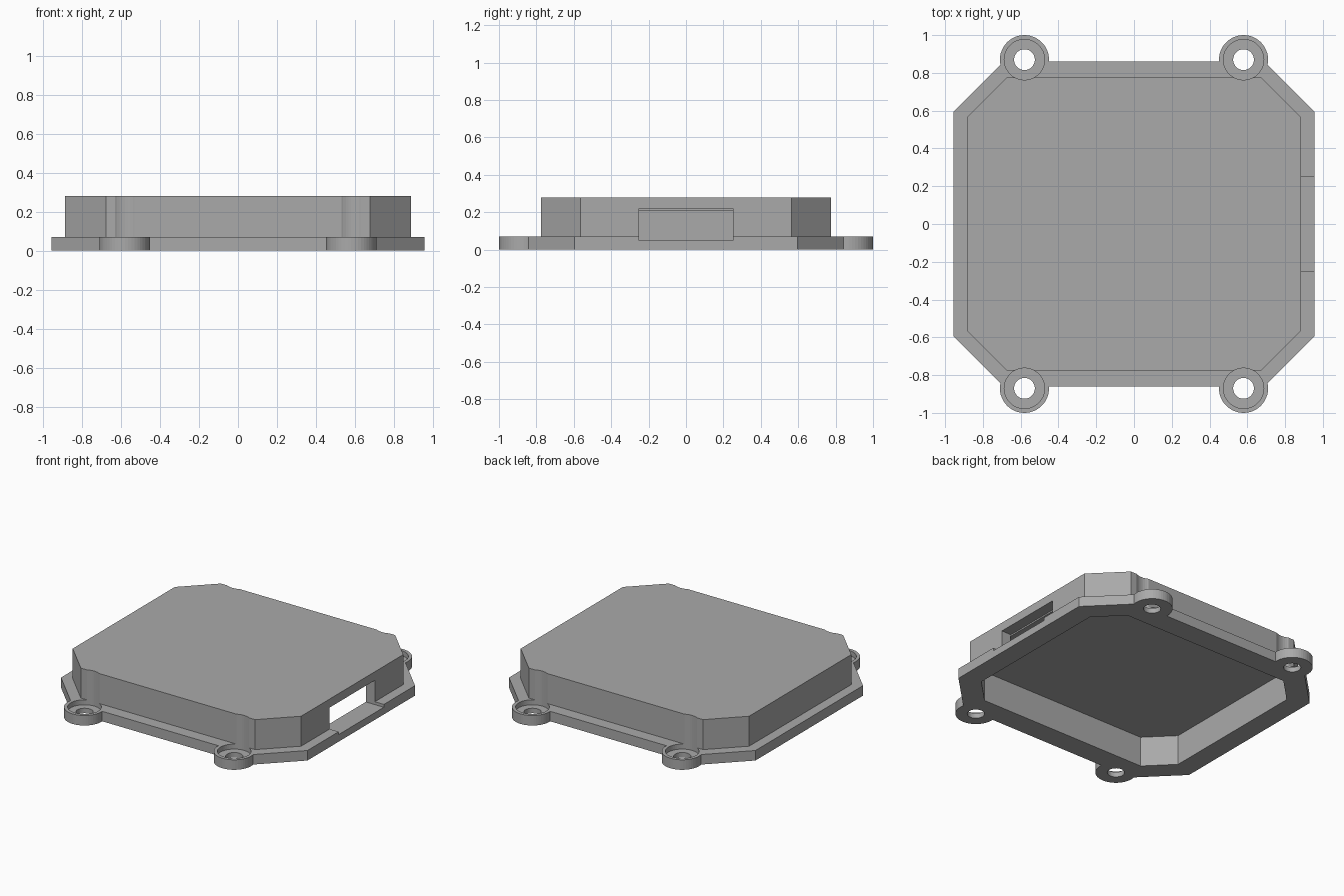
import bpy, bmesh

cube = bpy.data.objects.get("Cube")
if cube:
    bpy.data.objects.remove(cube, do_unlink=True)

grey = bpy.data.materials.new("plain_grey")
grey.use_nodes = True
COLOR = (0.4, 0.4, 0.4, 1)
grey.diffuse_color = COLOR
grey.node_tree.nodes["Principled BSDF"].inputs["Base Color"].default_value = COLOR

BOSS_X, BOSS_Y = 0.58, 0.87
CORNERS = [(sx * BOSS_X, sy * BOSS_Y) for sx in (-1, 1) for sy in (-1, 1)]


def finish(name, bm):
    bmesh.ops.recalc_face_normals(bm, faces=bm.faces)
    mesh = bpy.data.meshes.new(name)
    bm.to_mesh(mesh)
    bm.free()
    mesh.materials.append(grey)
    obj = bpy.data.objects.new(name, mesh)
    bpy.context.collection.objects.link(obj)
    return obj


def octagon(name, hx, hy, cut, z0, z1):
    """Prism on a rectangle with 45 degree cut corners."""
    bm = bmesh.new()
    quarter = [(hx, hy - cut), (hx - cut, hy)]
    pts = quarter + [(-x, y) for x, y in reversed(quarter)]
    pts += [(-x, -y) for x, y in pts]
    face = bm.faces.new([bm.verts.new((x, y, z0)) for x, y in pts])
    ext = bmesh.ops.extrude_face_region(bm, geom=[face])
    top = [v for v in ext["geom"] if isinstance(v, bmesh.types.BMVert)]
    bmesh.ops.translate(bm, verts=top, vec=(0, 0, z1 - z0))
    return finish(name, bm)


def cylinders(name, radius, z0, z1):
    """One upright cylinder at each screw corner."""
    bm = bmesh.new()
    for x, y in CORNERS:
        made = bmesh.ops.create_cone(bm, cap_ends=True, segments=48, radius1=radius,
                                     radius2=radius, depth=z1 - z0)
        bmesh.ops.translate(bm, verts=made["verts"], vec=(x, y, (z0 + z1) / 2))
    return finish(name, bm)


def box(name, lo, hi):
    bm = bmesh.new()
    bmesh.ops.create_cube(bm, size=1)
    for v in bm.verts:
        v.co = [(a + b) / 2 + c * (b - a) for a, b, c in zip(lo, hi, v.co)]
    return finish(name, bm)


def combine(target, other, operation):
    mod = target.modifiers.new(other.name, "BOOLEAN")
    mod.operation = operation
    mod.solver = "EXACT"
    mod.object = other
    bpy.context.view_layer.objects.active = target
    bpy.ops.object.modifier_apply(modifier=mod.name)
    bpy.data.objects.remove(other, do_unlink=True)


# Raised cover, base flange and screw bosses joined into one shell
cover = octagon("enclosure_cover", 0.885, 0.775, 0.21, 0.02, 0.28)
combine(cover, octagon("flange", 0.955, 0.86, 0.265, 0, 0.07), "UNION")
combine(cover, cylinders("screw_bosses", 0.13, 0, 0.07), "UNION")

# Open underside, leaving even walls and roof
combine(cover, octagon("cavity", 0.815, 0.705, 0.169, -0.1, 0.21), "DIFFERENCE")

# Screw head recesses (which nick the cover walls) and through holes
combine(cover, cylinders("recesses", 0.107, 0.035, 0.4), "DIFFERENCE")
combine(cover, cylinders("screw_holes", 0.055, -0.1, 0.1), "DIFFERENCE")

# Connector opening in the left wall
combine(cover, box("connector_opening", (0.81, -0.25, 0.05), (1.1, 0.25, 0.22)), "DIFFERENCE")
